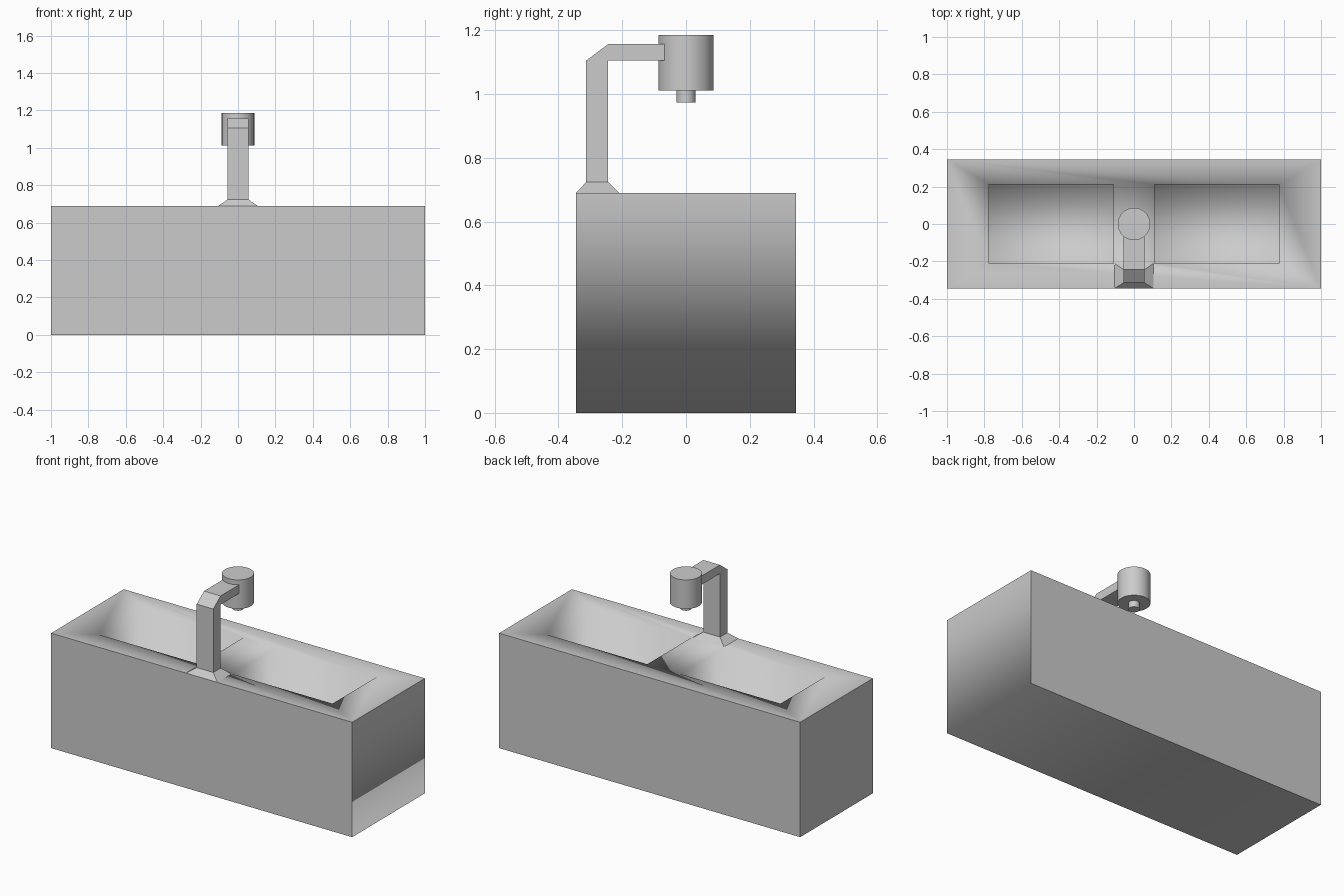
import bpy, bmesh, math
from mathutils import Vector

cube = bpy.data.objects.get("Cube")
if cube:
    bpy.data.objects.remove(cube, do_unlink=True)

grey = bpy.data.materials.new("plain_grey")
grey.use_nodes = True
colour = (0.6, 0.6, 0.6, 1)
grey.diffuse_color = colour
grey.node_tree.nodes["Principled BSDF"].inputs["Base Color"].default_value = colour


def finish(name, bm):
    bmesh.ops.recalc_face_normals(bm, faces=bm.faces)
    mesh = bpy.data.meshes.new(name)
    bm.to_mesh(mesh)
    bm.free()
    mesh.materials.append(grey)
    ob = bpy.data.objects.new(name, mesh)
    bpy.context.collection.objects.link(ob)
    return ob


def rect(bm, x0, x1, y0, y1, z):
    return [bm.verts.new(p) for p in
            ((x0, y0, z), (x1, y0, z), (x1, y1, z), (x0, y1, z))]


def walls(bm, a, b):
    for i in range(4):
        j = (i + 1) % 4
        bm.faces.new((a[i], a[j], b[j], b[i]))


# Trough block with two sunken basins
W, D, H = 1.0, 0.345, 0.69
FLOOR = 0.34
bm = bmesh.new()
bottom = rect(bm, -W, W, -D, D, 0)
top = rect(bm, -W, W, -D, D, H)
bm.faces.new(bottom)
walls(bm, bottom, top)
basins = []
for x0, x1 in ((-0.775, -0.11), (0.11, 0.775)):
    rim = rect(bm, x0, x1, -0.21, 0.21, H)
    base = rect(bm, x0, x1, -0.21, 0.21, FLOOR)
    walls(bm, rim, base)
    bm.faces.new(base)
    basins.append(rim)

# Flat rim around the basins
a, b = basins
bm.faces.new((top[0], top[1], b[1], b[0], a[1], a[0]))
bm.faces.new((top[2], top[3], a[3], a[2], b[3], b[2]))
bm.faces.new((top[3], top[0], a[0], a[3]))
bm.faces.new((top[1], top[2], b[2], b[1]))
bm.faces.new((a[1], b[0], b[3], a[2]))

# Outer edges stay crisp except the lower one on the +x end; basins are soft
soft = {bottom[1], bottom[2]}
outer = set(bottom + top)
for e in bm.edges:
    if set(e.verts) <= outer and set(e.verts) != soft:
        e.smooth = False
for f in bm.faces:
    f.smooth = True
trough = finish("trough", bm)
mod = trough.modifiers.new("area_normals", 'WEIGHTED_NORMAL')
mod.mode = 'FACE_AREA'
mod.keep_sharp = True

# Flared foot of the tap
bm = bmesh.new()
low = rect(bm, -0.105, 0.105, -0.345, -0.21, H)
high = rect(bm, -0.055, 0.055, -0.313, -0.244, 0.724)
bm.faces.new(low)
bm.faces.new(high)
walls(bm, low, high)
finish("tap_foot", bm)

# Post and arm from one bent side profile
profile = ((-0.313, 0.724), (-0.244, 0.724), (-0.244, 1.105), (-0.065, 1.105),
           (-0.065, 1.157), (-0.244, 1.157), (-0.313, 1.105))
bm = bmesh.new()
side = bm.faces.new([bm.verts.new((-0.055, y, z)) for y, z in profile])
ext = bmesh.ops.extrude_face_region(bm, geom=[side])["geom"]
bmesh.ops.translate(bm, vec=Vector((0.11, 0, 0)),
                    verts=[v for v in ext if isinstance(v, bmesh.types.BMVert)])
finish("tap_post_and_arm", bm)


# Round head and nozzle
def cylinder(name, r, z0, z1):
    bpy.ops.mesh.primitive_cylinder_add(vertices=32, radius=r, depth=z1 - z0,
                                        location=(0, 0, (z0 + z1) / 2))
    ob = bpy.context.object
    ob.name = name
    ob.data.materials.append(grey)
    bpy.ops.object.shade_smooth_by_angle(angle=math.radians(40))


cylinder("tap_head", 0.087, 1.012, 1.186)
cylinder("tap_nozzle", 0.03, 0.974, 1.012)
